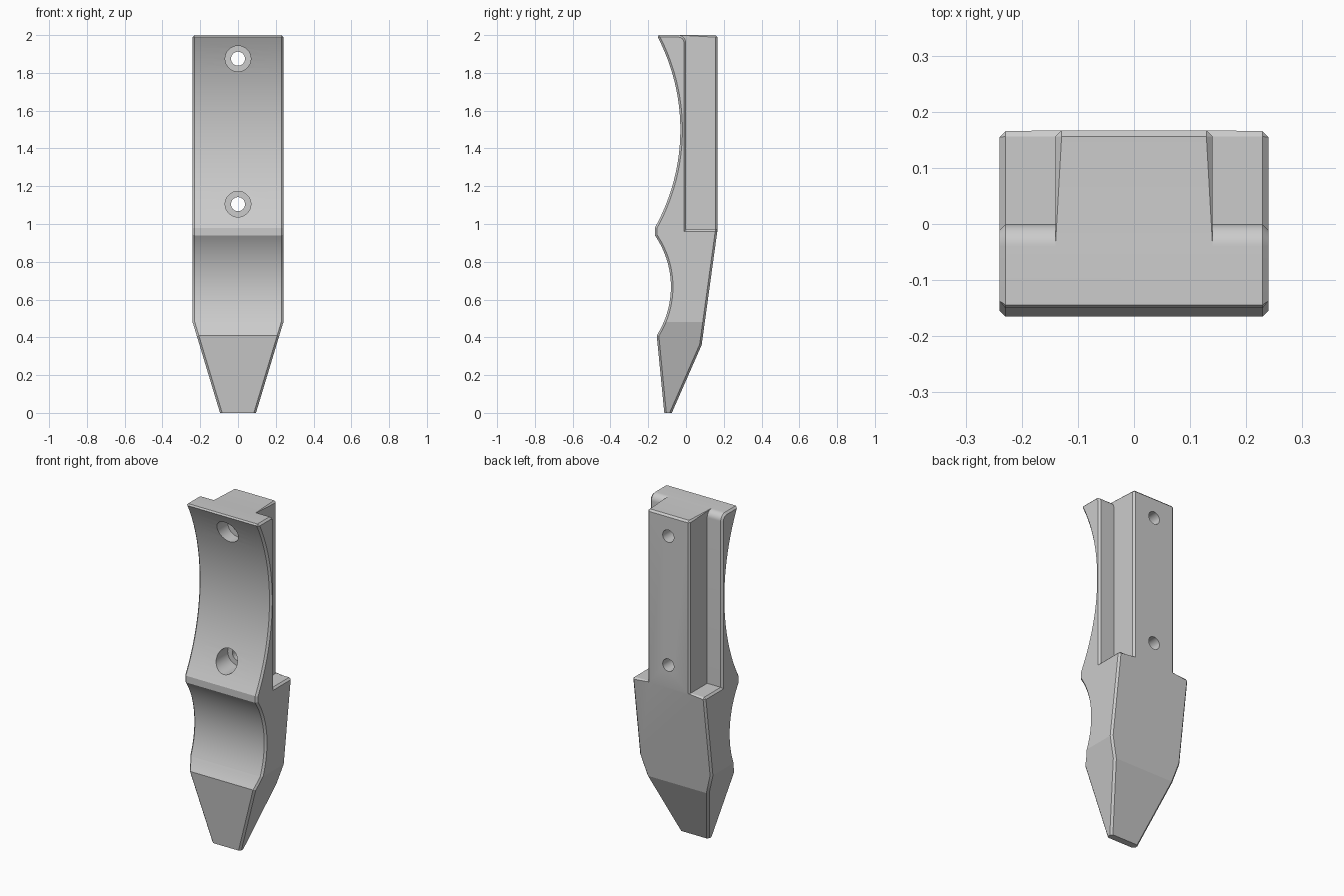
import bpy, bmesh, math
from mathutils import Vector

if "Cube" in bpy.data.objects:
    bpy.data.objects.remove(bpy.data.objects["Cube"], do_unlink=True)

grey = bpy.data.materials.new("plain grey")
grey.use_nodes = True
grey.diffuse_color = (0.6, 0.6, 0.6, 1)
grey.node_tree.nodes["Principled BSDF"].inputs["Base Color"].default_value = (0.6, 0.6, 0.6, 1)


def arc(start, end, sag, steps=28):
    """Points of a circular arc that bulges by sag to the left of start-end."""
    a, b = Vector(start), Vector(end)
    half = (b - a).length / 2
    along = (b - a).normalized()
    side = Vector((-along.y, along.x))
    radius = (half * half + sag * sag) / (2 * sag)
    centre = (a + b) / 2 + side * (sag - radius)
    sweep = math.asin(half / radius)
    return [tuple(centre + radius * (along * math.sin(t) + side * math.cos(t)))
            for t in (-sweep + 2 * sweep * i / steps for i in range(steps + 1))]


def prism(name, points, place, depth):
    """Extrude a flat outline by the vector depth."""
    bm = bmesh.new()
    face = bm.faces.new([bm.verts.new(place(*p)) for p in points])
    made = bmesh.ops.extrude_face_region(bm, geom=[face])["geom"]
    bmesh.ops.translate(bm, vec=depth,
                        verts=[g for g in made if isinstance(g, bmesh.types.BMVert)])
    bmesh.ops.recalc_face_normals(bm, faces=bm.faces)
    mesh = bpy.data.meshes.new(name)
    bm.to_mesh(mesh)
    bm.free()
    mesh.materials.append(grey)
    obj = bpy.data.objects.new(name, mesh)
    bpy.context.collection.objects.link(obj)
    return obj


def cut(target, cutter, operation="DIFFERENCE"):
    """Apply a boolean and drop the cutter."""
    cutter.hide_render = True
    mod = target.modifiers.new("cut", "BOOLEAN")
    mod.object, mod.operation, mod.solver = cutter, operation, "EXACT"
    bpy.context.view_layer.objects.active = target
    bpy.ops.object.modifier_apply(modifier=mod.name)
    bpy.data.objects.remove(cutter, do_unlink=True)


# Side profile with two scooped arcs on the front
profile = (arc((-0.155, 2), (-0.165, 0.98), 0.13)
           + arc((-0.165, 0.94), (-0.155, 0.41), 0.08)
           + [(-0.115, 0), (-0.075, 0), (0.083, 0.36), (0.167, 0.97), (0.167, 2)])
body = prism("tapered_body", profile, lambda y, z: (-0.24, y, z), (0.48, 0, 0))

# Tapered outline seen from the front
outline = [(-0.095, -0.001), (0.095, -0.001), (0.24, 0.48), (0.24, 2.1), (-0.24, 2.1), (-0.24, 0.48)]
cut(body, prism("taper_cutter", outline, lambda x, z: (x, -0.5, z), (0, 1, 0)), "INTERSECT")

# Recesses beside the rear rail, with a rounded shoulder at the top
shoulder = [(-0.04 + 0.04 * math.sin(t), 1.96 + 0.04 * math.cos(t))
            for t in (math.pi / 2 * i / 10 for i in range(11))]
recess = [(-0.04, 2.1)] + shoulder + [(0, 0.97), (0.4, 0.97), (0.4, 2.1)]
for side in (-1, 1):
    cut(body, prism("recess_cutter", recess, lambda y, z: (side * 0.14, y, z), (side * 0.3, 0, 0)))

# Chamfer the outer corners, leaving the scoop crests and tip crisp
bm = bmesh.new()
bm.from_mesh(body.data)
bmesh.ops.remove_doubles(bm, verts=bm.verts, dist=0.0005)
bmesh.ops.dissolve_limit(bm, angle_limit=0.005, verts=bm.verts, edges=bm.edges)
edges = []
for e in bm.edges:
    if len(e.link_faces) != 2 or e.calc_face_angle_signed() < math.radians(30):
        continue
    mid = (e.verts[0].co + e.verts[1].co) / 2
    across = abs((e.verts[1].co - e.verts[0].co).normalized().x) > 0.9
    if mid.z > 0.01 and not (across and mid.y < -0.05 and mid.z < 1.5):
        edges.append(e)
bmesh.ops.bevel(bm, geom=edges, offset=0.011, offset_type="OFFSET", segments=1,
                affect="EDGES", profile=0.5, clamp_overlap=False)
bm.to_mesh(body.data)
bm.free()

# Two counterbored screw holes
for z in (1.875, 1.105):
    for radius, back in ((0.068, 0.0), (0.037, 0.5)):
        ring = [(radius * math.cos(t), z + radius * math.sin(t))
                for t in (math.tau * i / 48 for i in range(48))]
        cut(body, prism("hole_cutter", ring, lambda x, h: (x, -0.4, h), (0, back + 0.4, 0)))

bpy.ops.object.select_all(action="DESELECT")
body.select_set(True)
bpy.context.view_layer.objects.active = body
bpy.ops.object.shade_smooth_by_angle(angle=math.radians(12))
